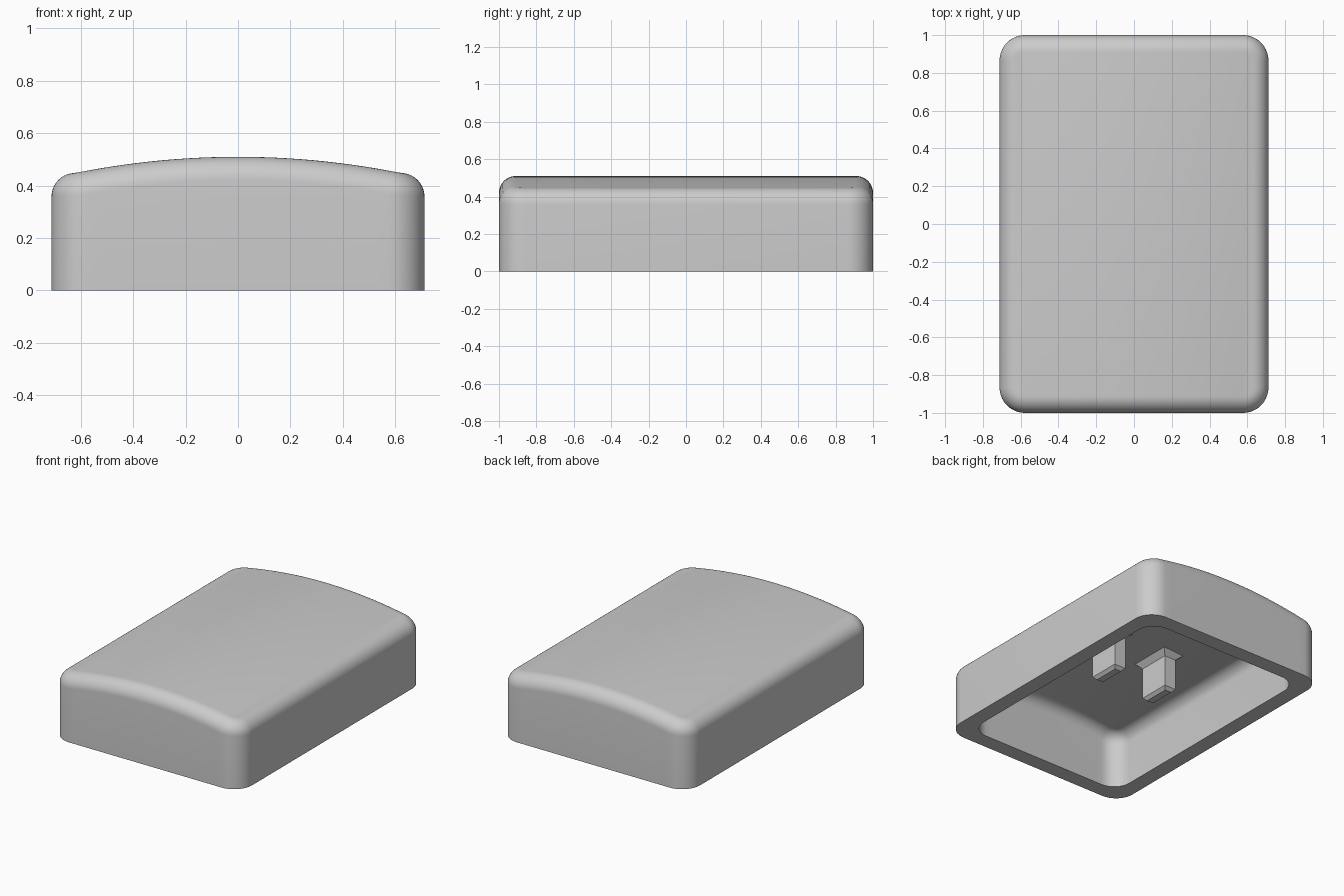
import bpy, bmesh, math

if "Cube" in bpy.data.objects:
    bpy.data.objects.remove(bpy.data.objects["Cube"], do_unlink=True)

HALF_W, HALF_L, HEIGHT = 0.712, 1.0, 0.51
WALL, ROOF = 0.108, 0.085
DOME_RADIUS = 3.15
ARC, SPAN = 10, 24          # steps per corner, steps across the dome

grey = bpy.data.materials.new("light grey plastic")
grey.use_nodes = True
grey.diffuse_color = (0.6, 0.6, 0.6, 1)
grey.node_tree.nodes["Principled BSDF"].inputs["Base Color"].default_value = grey.diffuse_color


def dome(x, drop=0.0):
    """Height of the crowned top at x."""
    return HEIGHT - drop - DOME_RADIUS + math.sqrt(DOME_RADIUS ** 2 - x * x)


def outline(hw, hl, r):
    """Rounded rectangle: front half left to right, then back half right to left."""
    right = []
    for i in range(ARC + 1):
        a = -math.pi / 2 + i * math.pi / 2 / ARC
        right.append((hw - r + r * math.cos(a), -hl + r + r * math.sin(a)))
    left = [(-x, y) for x, y in reversed(right)]
    flat = hw - r
    middle = [(-flat + 2 * flat * i / SPAN, -hl) for i in range(1, SPAN)]
    front = left + middle + right
    return front + [(x, -y) for x, y in reversed(front)]


def bridge(bm, a, b):
    n = len(a)
    for i in range(n):
        j = (i + 1) % n
        bm.faces.new((a[i], a[j], b[j], b[i]))


def skin(bm, hw, hl, corner, fillet, drop):
    """Wall, rounded top edge and crowned cap; returns the bottom ring."""
    edge = outline(hw - fillet, hl - fillet, corner - fillet)
    first = last = [bm.verts.new((x, y, 0)) for x, y in outline(hw, hl, corner)]
    for k in range(ARC + 1):
        a = k * math.pi / 2 / ARC
        inset = fillet * (1 - math.cos(a))
        pts = outline(hw - inset, hl - inset, corner - inset)
        ring = [bm.verts.new((x, y, dome(e[0], drop) - fillet * (1 - math.sin(a))))
                for (x, y), e in zip(pts, edge)]
        bridge(bm, last, ring)
        last = ring
    n = len(last)
    for i in range(n // 2 - 1):
        bm.faces.new((last[i], last[i + 1], last[n - 2 - i], last[n - 1 - i]))
    return first


def finish(bm, name, smooth):
    bmesh.ops.recalc_face_normals(bm, faces=bm.faces)
    mesh = bpy.data.meshes.new(name)
    bm.to_mesh(mesh)
    bm.free()
    mesh.materials.append(grey)
    obj = bpy.data.objects.new(name, mesh)
    bpy.context.collection.objects.link(obj)
    if smooth:
        bpy.ops.object.select_all(action="DESELECT")
        obj.select_set(True)
        bpy.context.view_layer.objects.active = obj
        bpy.ops.object.shade_smooth_by_angle(angle=math.radians(35))


# Hollow cap: outer skin and inner skin joined by the flat rim
bm = bmesh.new()
outer = skin(bm, HALF_W, HALF_L, 0.135, 0.09, 0)
inner = skin(bm, HALF_W - WALL, HALF_L - WALL, 0.125, 0.08, ROOF)
bridge(bm, outer, inner)
finish(bm, "cap_shell", True)


# Two mounting prongs with chamfered tips and flared roots
def prong(name, cx):
    bm = bmesh.new()
    last = None
    for grow, z in ((-0.02, 0.15), (0, 0.17), (0, 0.385), (0.037, None)):
        hx, hy = 0.044 + grow, 0.11 + grow
        ring = []
        for sx, sy in ((-1, -1), (1, -1), (1, 1), (-1, 1)):
            x = cx + sx * hx
            ring.append(bm.verts.new((x, sy * hy, dome(x, ROOF) + 0.003 if z is None else z)))
        if last:
            bridge(bm, last, ring)
        else:
            bm.faces.new(ring)
        last = ring
    bm.faces.new(last)
    finish(bm, name, False)


prong("left_prong", 0.208)
prong("right_prong", -0.208)
